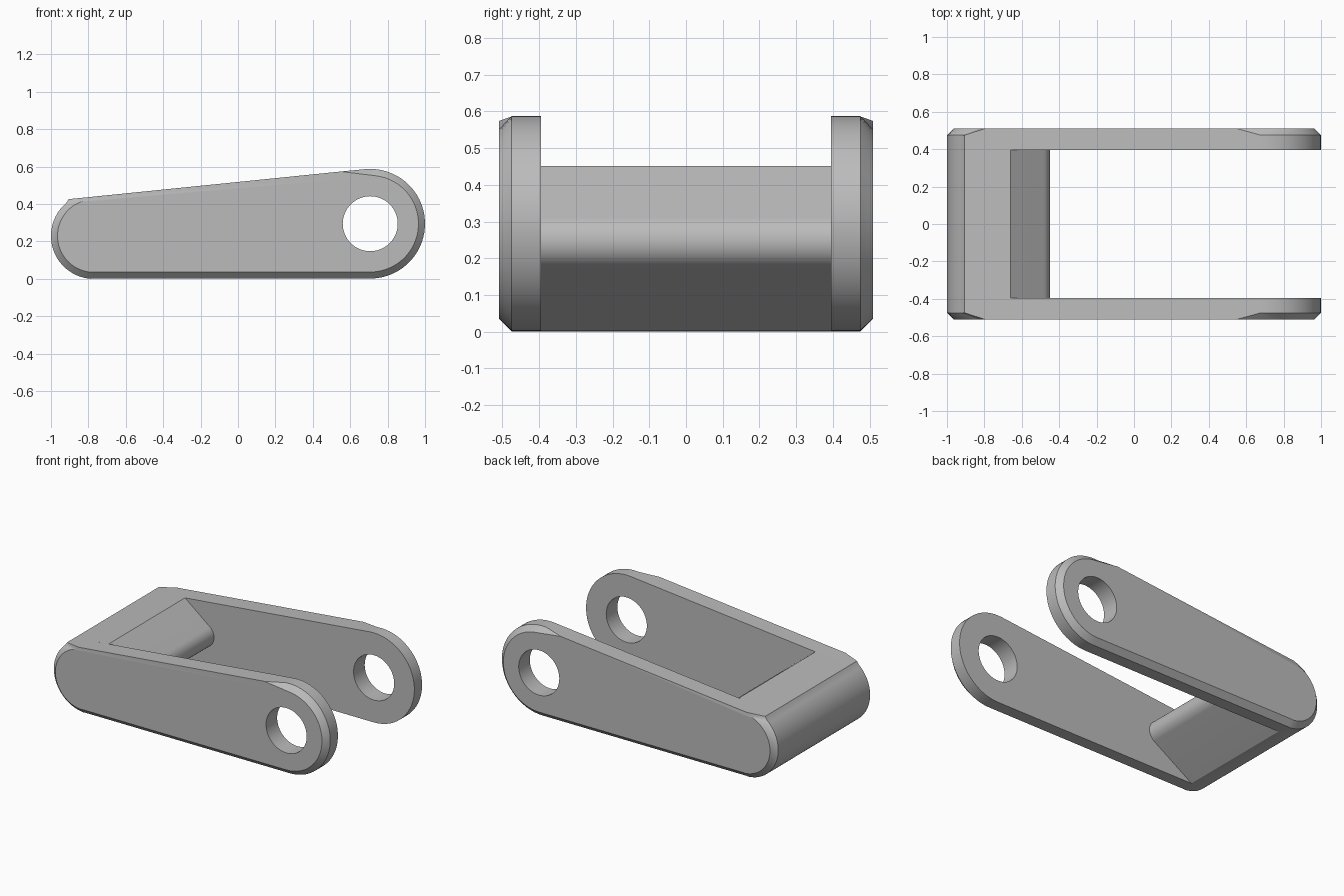
import bpy, bmesh
from math import sin, cos, radians

cube = bpy.data.objects.get("Cube")
if cube:
    bpy.data.objects.remove(cube, do_unlink=True)

grey = bpy.data.materials.new("plain grey")
grey.use_nodes = True
grey.diffuse_color = (0.5, 0.5, 0.5, 1)
grey.node_tree.nodes["Principled BSDF"].inputs["Base Color"].default_value = (0.5, 0.5, 0.5, 1)

# Shared dimensions
HOLE_X, HOLE_Z, BIG_R = 0.707, 0.295, 0.293
HEEL_X, HEEL_Z, HEEL_R = -0.77, 0.23, 0.23
INNER_Y, EDGE_Y, OUTER_Y = 0.395, 0.475, 0.51
CHAMFER = 0.035


def top(x):
    """Height of the sloping top edge."""
    return 0.587 + 0.1015 * (x - 0.677)


def arc(cx, cz, r, start, end, n=32):
    angles = [radians(start + (end - start) * i / n) for i in range(n + 1)]
    return [(cx + r * cos(a), cz + r * sin(a)) for a in angles]


def finish(name, bm):
    bmesh.ops.recalc_face_normals(bm, faces=bm.faces)
    mesh = bpy.data.meshes.new(name)
    bm.to_mesh(mesh)
    bm.free()
    obj = bpy.data.objects.new(name, mesh)
    bpy.context.collection.objects.link(obj)
    mesh.materials.append(grey)
    return obj


def activate(obj):
    bpy.ops.object.select_all(action='DESELECT')
    obj.select_set(True)
    bpy.context.view_layer.objects.active = obj


def smooth(obj):
    activate(obj)
    bpy.ops.object.shade_smooth_by_angle(angle=radians(28))


# Rounded ends of the arm, full size and inset for the chamfer
heel = arc(HEEL_X, HEEL_Z, HEEL_R, 126, 270)
heel[0] = (heel[0][0], top(heel[0][0]))
heel_inset = arc(HEEL_X, HEEL_Z, HEEL_R - CHAMFER, 98, 270)
heel_inset[0] = (heel_inset[0][0], top(heel_inset[0][0]))
eye = arc(HOLE_X, HOLE_Z, BIG_R, -90, 95.8)
eye_inset = arc(HOLE_X, HOLE_Z, BIG_R - CHAMFER, -90, 83)
for ends in (heel, heel_inset):
    ends[-1] = (HEEL_X, HOLE_Z - BIG_R + (CHAMFER if ends is heel_inset else 0))


def build_arm(name, side):
    bm = bmesh.new()

    def ring(points, y):
        return [bm.verts.new((x, side * y, z)) for x, z in points]

    outline = heel + eye
    inside = ring(outline, INNER_Y)
    edge = ring(outline, EDGE_Y)
    face = ring(heel_inset + eye_inset, OUTER_Y)
    tip = ring([(0.55, top(0.55))], OUTER_Y)[0]
    bm.faces.new(inside)
    bm.faces.new(face + [tip])
    # Rim and chamfer around both ends and the underside
    for i in range(len(outline) - 1):
        bm.faces.new((inside[i], inside[i + 1], edge[i + 1], edge[i]))
        bm.faces.new((edge[i], edge[i + 1], face[i + 1], face[i]))
    # Chamfer run-out and sloping top
    bm.faces.new((edge[-1], tip, face[-1]))
    bm.faces.new((inside[-1], inside[0], edge[0], face[0], tip, edge[-1]))
    arm = finish(name, bm)

    # Pin hole
    bpy.ops.mesh.primitive_cylinder_add(vertices=64, radius=0.147, depth=0.5,
                                        location=(HOLE_X, side * 0.45, HOLE_Z),
                                        rotation=(radians(90), 0, 0))
    cutter = bpy.context.object
    cutter.name = "hole_cutter"
    cutter.hide_render = True
    cutter.data.materials.append(grey)
    activate(arm)
    cut = arm.modifiers.new("pin_hole", 'BOOLEAN')
    cut.operation = 'DIFFERENCE'
    cut.solver = 'EXACT'
    cut.object = cutter
    bpy.ops.object.modifier_apply(modifier=cut.name)
    bpy.data.objects.remove(cutter, do_unlink=True)
    smooth(arm)


build_arm("left_side_arm", -1)
build_arm("right_side_arm", 1)

# Crossbar joining the arms: rounded heel outside, wedge nose inside
profile = heel + arc(-0.53, 0.247, 0.08, -57, 53, 16) + [(-0.66, top(-0.66))]
bm = bmesh.new()
front, back = [[bm.verts.new((x, y, z)) for x, z in profile] for y in (-INNER_Y, INNER_Y)]
for i in range(len(profile)):
    j = (i + 1) % len(profile)
    bm.faces.new((front[i], front[j], back[j], back[i]))
bm.faces.new(front)
bm.faces.new(back)
smooth(finish("crossbar", bm))
